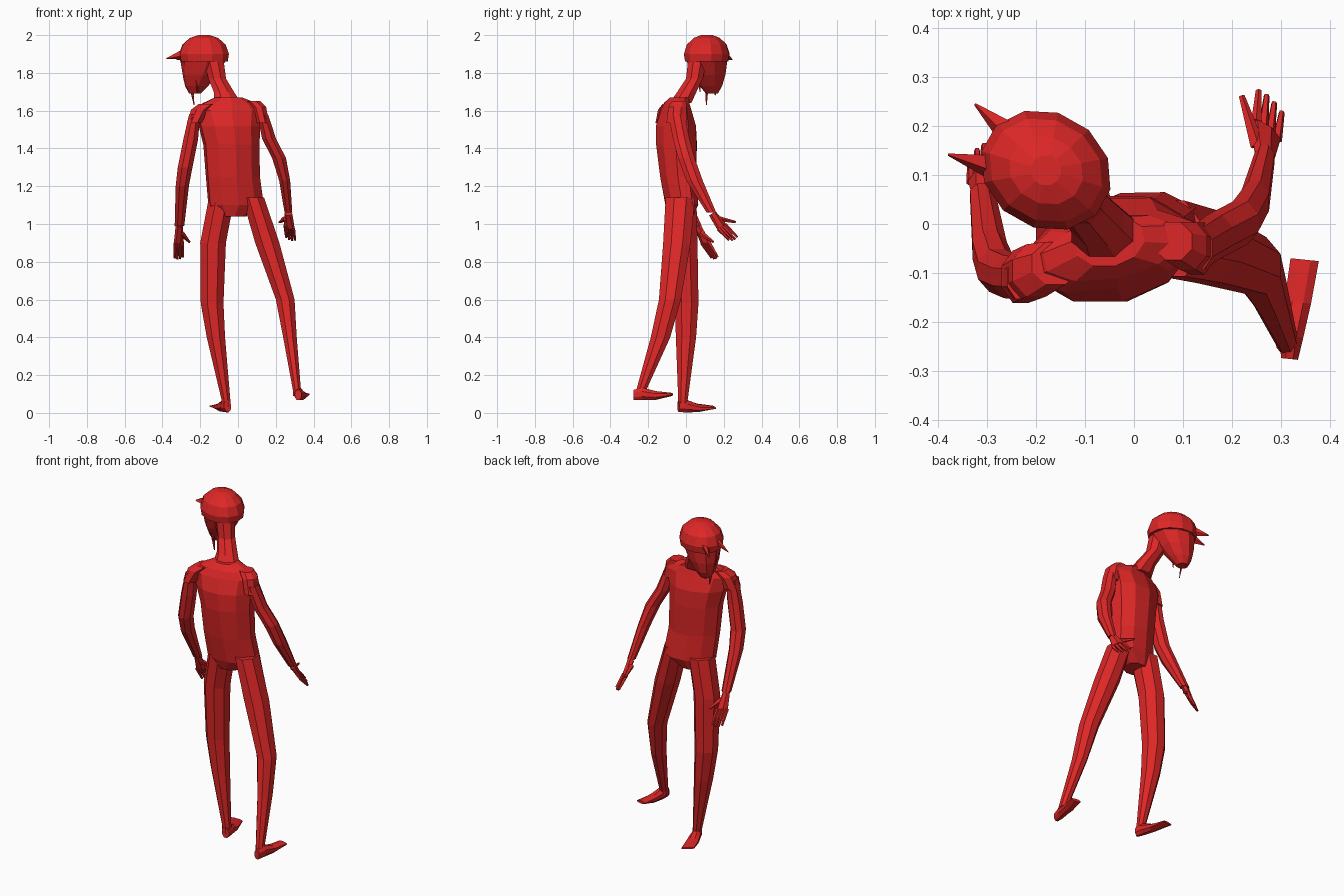
import bpy, bmesh, math
from mathutils import Vector as V

red = bpy.data.materials.new("red")
red.diffuse_color = (0.73, 0.02, 0.02, 1)


def loft(name, sections, u=(1, 0, 0), v=(0, 1, 0), n=8):
    """Skin rings (x, y, z, radius_u, radius_v) and cap both ends."""
    u, v = V(u).normalized(), V(v).normalized()
    bm, rings = bmesh.new(), []
    for x, y, z, a, b in sections:
        ring = []
        for i in range(n):
            t = 2 * math.pi * (i + 0.5) / n
            ring.append(bm.verts.new(V((x, y, z)) + u * a * 1.05 * math.cos(t) + v * b * 1.05 * math.sin(t)))
        rings.append(ring)
    for r, s in zip(rings, rings[1:]):
        for i in range(n):
            j = (i + 1) % n
            bm.faces.new((r[i], r[j], s[j], s[i]))
    bm.faces.new(rings[0])
    bm.faces.new(rings[-1])
    bmesh.ops.recalc_face_normals(bm, faces=bm.faces)
    me = bpy.data.meshes.new(name)
    bm.to_mesh(me)
    bm.free()
    me.materials.append(red)
    ob = bpy.data.objects.new(name, me)
    bpy.context.collection.objects.link(ob)
    return ob


def taper(name, a, b, r0, r1, flat=1.0, n=5):
    """Tapered rod between two points, used for fingers and hair spikes."""
    a, b = V(a), V(b)
    d = (b - a).normalized()
    u = d.orthogonal().normalized()
    loft(name, [(*a, r0, r0 * flat), (*b, r1, r1 * flat)], u, d.cross(u), n)


# torso, slightly twisted to the left
loft("torso", [(-0.03, -0.025, 1.04, 0.07, 0.06), (-0.01, -0.022, 1.10, 0.145, 0.083),
               (-0.027, -0.042, 1.25, 0.14, 0.092), (-0.035, -0.05, 1.42, 0.145, 0.105),
               (-0.045, -0.053, 1.52, 0.16, 0.103), (-0.05, -0.055, 1.60, 0.18, 0.075),
               (-0.045, -0.05, 1.64, 0.14, 0.06), (-0.05, -0.035, 1.67, 0.07, 0.05)],
     (0.97, 0.2, 0), (-0.2, 0.97, 0), 10)
loft("neck", [(-0.055, -0.03, 1.64, 0.075, 0.06), (-0.075, 0.005, 1.70, 0.055, 0.052),
              (-0.11, 0.045, 1.77, 0.048, 0.046), (-0.13, 0.06, 1.87, 0.055, 0.05)])

# head and hair cap, turned to the left
F, S, HC = V((-0.87, 0.49, 0)), V((0.49, 0.87, 0)), V((-0.18, 0.11, 0))


def head_rings(rows):
    return [(*(HC + F * o + V((0, 0, z))), a, b) for o, z, a, b in rows]


loft("head", head_rings([(0.055, 1.69, 0.03, 0.03), (0.045, 1.73, 0.06, 0.055),
                         (0.025, 1.79, 0.09, 0.08), (0.0, 1.87, 0.118, 0.1)]), F, S, 10)
loft("hair_cap", head_rings([(0.0, 1.86, 0.126, 0.107), (0.0, 1.90, 0.132, 0.113),
                             (0.0, 1.95, 0.115, 0.098), (0.0, 1.985, 0.075, 0.065),
                             (0.0, 2.0, 0.03, 0.03)]), F, S, 12)
spikes = [((-0.245, 0.175, 1.90), (-0.325, 0.245, 1.87), 0.035),
          ((-0.265, 0.11, 1.91), (-0.38, 0.142, 1.875), 0.04),
          ((-0.27, 0.115, 1.86), (-0.232, 0.108, 1.63), 0.024),
          ((-0.275, 0.155, 1.86), (-0.235, 0.155, 1.68), 0.024),
          ((-0.23, 0.06, 1.87), (-0.215, 0.075, 1.70), 0.024),
          ((-0.21, 0.20, 1.87), (-0.21, 0.185, 1.74), 0.026),
          ((-0.285, 0.12, 1.86), (-0.285, 0.14, 1.76), 0.022)]
for a, b, r in spikes:
    taper("hair_spike", a, b, r, 0.003, 0.6)

# sleeves and arms
loft("left_sleeve", [(-0.16, -0.08, 1.635, 0.05, 0.045), (-0.2, -0.095, 1.605, 0.05, 0.055),
                     (-0.232, -0.108, 1.535, 0.04, 0.055)])
loft("right_sleeve", [(0.08, -0.035, 1.65, 0.04, 0.04), (0.11, -0.045, 1.62, 0.04, 0.05),
                      (0.13, -0.05, 1.535, 0.036, 0.055)])
loft("left_arm", [(-0.23, -0.11, 1.58, 0.03, 0.045), (-0.25, -0.108, 1.45, 0.04, 0.045),
                  (-0.28, -0.095, 1.30, 0.04, 0.045), (-0.295, -0.055, 1.20, 0.036, 0.045),
                  (-0.31, 0.06, 0.99, 0.026, 0.024)])
loft("right_arm", [(0.13, -0.05, 1.58, 0.03, 0.045), (0.165, -0.025, 1.45, 0.038, 0.045),
                   (0.217, 0.002, 1.35, 0.038, 0.045), (0.247, 0.045, 1.23, 0.03, 0.045),
                   (0.267, 0.135, 1.06, 0.021, 0.026)])


def hand(side, wrist, k0, k1, t0, t1, thumb0, thumb1):
    """Palm from wrist to knuckles k0-k1, fingers to tips t0-t1."""
    wrist, k0, k1, t0, t1 = map(V, (wrist, k0, k1, t0, t1))
    mid, across = (k0 + k1) / 2, (k1 - k0)
    normal = across.cross(mid - wrist).normalized()
    half = across.length / 2
    loft(side + "_palm", [(*wrist, half * 0.75, 0.018), (*mid, half * 1.25, 0.014)], across, normal, 6)
    for i in range(4):
        f = i / 3
        tip = t0.lerp(t1, f) + (mid - wrist).normalized() * (0.008 if i in (1, 2) else 0)
        taper(side + "_finger", k0.lerp(k1, f), tip, 0.0105, 0.006)
    taper(side + "_thumb", thumb0, thumb1, 0.015, 0.006)


hand("left", (-0.311, 0.06, 0.99), (-0.295, 0.12, 0.905), (-0.332, 0.085, 0.90),
     (-0.292, 0.168, 0.825), (-0.335, 0.137, 0.82), (-0.298, 0.08, 0.95), (-0.257, 0.145, 0.905))
hand("right", (0.267, 0.14, 1.055), (0.25, 0.207, 0.995), (0.292, 0.172, 0.975),
     (0.255, 0.272, 0.93), (0.302, 0.228, 0.915), (0.252, 0.16, 1.03), (0.22, 0.262, 1.01))

# legs
loft("left_leg", [(-0.09, -0.02, 1.12, 0.07, 0.078), (-0.132, -0.01, 0.9, 0.07, 0.073),
                  (-0.137, 0.003, 0.58, 0.062, 0.065), (-0.117, 0.0, 0.4, 0.05, 0.055),
                  (-0.064, -0.016, 0.07, 0.024, 0.026), (-0.062, -0.016, 0.03, 0.024, 0.026)])
loft("right_leg", [(0.08, -0.03, 1.14, 0.06, 0.08), (0.155, -0.048, 0.9, 0.066, 0.075),
                   (0.25, -0.085, 0.6, 0.051, 0.06), (0.275, -0.135, 0.4, 0.037, 0.053),
                   (0.312, -0.237, 0.12, 0.022, 0.027), (0.313, -0.242, 0.09, 0.022, 0.027)])

# feet, wide and flat towards the toes
loft("left_foot", [(-0.055, -0.04, 0.035, 0.02, 0.03), (-0.065, 0.0, 0.037, 0.029, 0.034),
                   (-0.085, 0.06, 0.027, 0.036, 0.021), (-0.115, 0.148, 0.03, 0.038, 0.006)],
     (0.93, 0.3, -0.15), (0, 0, 1))
loft("right_foot", [(0.318, -0.276, 0.095, 0.018, 0.028), (0.322, -0.23, 0.1, 0.025, 0.034),
                    (0.335, -0.16, 0.092, 0.028, 0.024), (0.349, -0.073, 0.098, 0.03, 0.008)],
     (0.98, -0.1, 0), (0, 0, 1))
